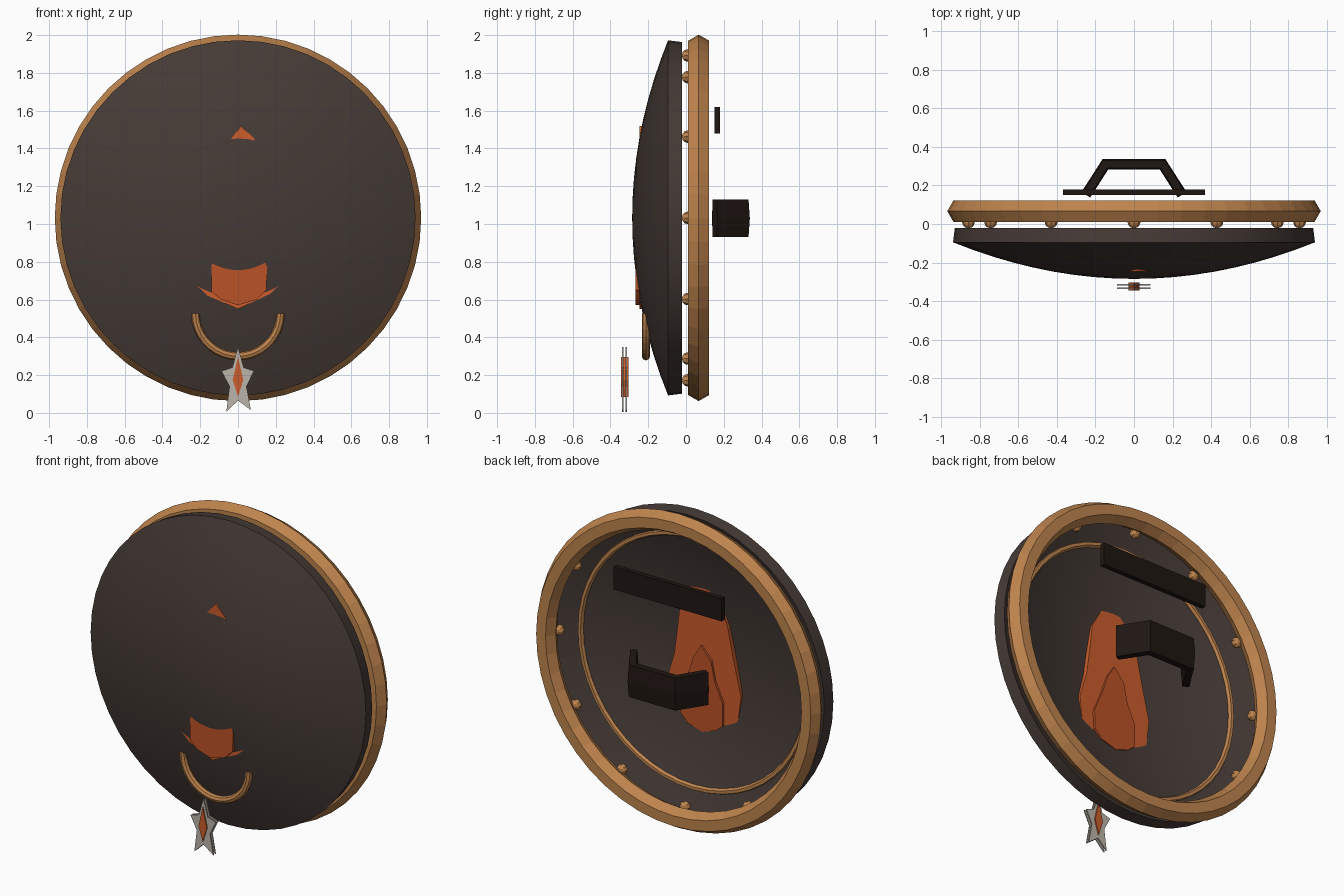
import bpy, bmesh, math
from math import sin, cos, pi
from mathutils import Matrix

if "Cube" in bpy.data.objects:
    bpy.data.objects.remove(bpy.data.objects["Cube"])

CZ = 1.0325  # height of the shield centre


def mat(name, rgb):
    m = bpy.data.materials.new(name)
    m.diffuse_color = (*rgb, 1)
    m.use_nodes = True
    m.node_tree.nodes["Principled BSDF"].inputs["Base Color"].default_value = m.diffuse_color
    return m


HIDE = mat("dark_hide", (0.06, 0.043, 0.037))
WOOD = mat("warm_wood", (0.52, 0.23, 0.075))
FLAME = mat("flame_orange", (0.6, 0.11, 0.025))
EMBER = mat("ember_orange", (0.5, 0.085, 0.02))
LEATHER = mat("black_leather", (0.014, 0.008, 0.006))
BONE = mat("pale_metal", (0.5, 0.46, 0.4))


def finish(name, bm, material, smooth=None):
    bmesh.ops.remove_doubles(bm, verts=bm.verts, dist=1e-5)
    bmesh.ops.recalc_face_normals(bm, faces=bm.faces)
    me = bpy.data.meshes.new(name)
    bm.to_mesh(me)
    bm.free()
    me.materials.append(material)
    if smooth:
        for p in me.polygons:
            p.use_smooth = True
        me.set_sharp_from_angle(angle=math.radians(smooth))
    ob = bpy.data.objects.new(name, me)
    bpy.context.collection.objects.link(ob)
    return ob


def lathe(name, profile, material, segs=48, start=0, arc=2 * pi, closed=True, cz=CZ, smooth=None):
    """Revolve (radius, y) points about the y axis through height cz."""
    bm = bmesh.new()
    full = arc > 6.28
    rows = []
    for i in range(segs if full else segs + 1):
        a = start + arc * i / segs
        rows.append([bm.verts.new((r * cos(a), y, cz + r * sin(a))) for r, y in profile])
    n = len(profile)
    for i in range(segs):
        a, b = rows[i], rows[(i + 1) % len(rows)]
        for j in range(n if closed else n - 1):
            k = (j + 1) % n
            bm.faces.new((a[j], a[k], b[k], b[j]))
    if not full:
        bm.faces.new(rows[0])
        bm.faces.new(rows[-1])
    return finish(name, bm, material, smooth)


def ngon(R, y, r, sides):
    return [(R + r * cos(2 * pi * i / sides), y + r * sin(2 * pi * i / sides)) for i in range(sides)]


def plate(name, pts, y0, y1, material):
    """Extrude an (x, z) outline from y0 to y1."""
    bm = bmesh.new()
    f = bm.faces.new([bm.verts.new((x, y0, z)) for x, z in pts])
    ext = bmesh.ops.extrude_face_region(bm, geom=[f], use_keep_orig=True)["geom"]
    bmesh.ops.translate(bm, vec=(0, y1 - y0, 0),
                        verts=[v for v in ext if isinstance(v, bmesh.types.BMVert)])
    return finish(name, bm, material)


# Domed shield body, a thick shallow spherical shell
radii = [0.94 * i / 9 for i in range(10)]
front = [(r, -0.285 + 0.19 * (r / 0.94) ** 2) for r in radii]
back = [(r * 0.99, -0.21 + 0.19 * (r / 0.94) ** 2) for r in reversed(radii)]
lathe("shield_body", front + back, HIDE, closed=False, smooth=30)

# Hexagonal outer rim and thin inner ring
lathe("outer_rim", ngon(0.906, 0.067, 0.064, 6), WOOD)
lathe("inner_ring", ngon(0.775, -0.08, 0.018, 6), WOOD)

# Twelve rivets between the shell and the rim
for i in range(12):
    a = i * pi / 6
    bm = bmesh.new()
    bmesh.ops.create_uvsphere(bm, u_segments=8, v_segments=6, radius=0.033,
                              matrix=Matrix.Rotation(pi / 2, 4, 'X'))
    bmesh.ops.scale(bm, verts=bm.verts, vec=(1, 0.9, 1))
    bmesh.ops.translate(bm, verts=bm.verts, vec=(0.86 * cos(a), 0.008, CZ + 0.86 * sin(a)))
    finish(f"rivet_{i + 1}", bm, WOOD)

# Flame emblem running through the shell: large flame and smaller inner flame
plate("outer_flame", [(0, 0.55), (0.17, 0.63), (0.235, 0.69), (0.25, 0.83), (0.2, 1.0), (0.18, 1.15),
                      (0.16, 1.32), (0.08, 1.46), (0.015, 1.518), (-0.03, 1.46), (-0.13, 1.35),
                      (-0.165, 1.25), (-0.2, 1.08), (-0.255, 0.85), (-0.235, 0.69), (-0.16, 0.62)],
      -0.247, -0.172, FLAME)
plate("inner_flame", [(0, 0.57), (0.1, 0.6), (0.15, 0.65), (0.155, 0.77), (0.1, 0.9), (0.06, 1.02),
                      (0.01, 1.1), (-0.06, 1.02), (-0.085, 0.9), (-0.14, 0.78), (-0.14, 0.64), (-0.09, 0.6)],
      -0.268, -0.158, EMBER)

# Forearm strap
plate("arm_strap", [(-0.37, 1.48), (0.37, 1.48), (0.37, 1.62), (-0.37, 1.62)], 0.15, 0.18, LEATHER)

# Hand grip: flat band bent into a trapezoid, slightly thicker along its middle
path = [(-0.25, 0.152), (-0.148, 0.311), (0.148, 0.311), (0.25, 0.152)]
miters = [(-0.84, 0.54), (-0.54, 1.0), (0.54, 1.0), (0.84, 0.54)]
section = [(0.1, 0.02), (0, 0.027), (-0.1, 0.02), (-0.1, -0.02), (0, -0.027), (0.1, -0.02)]
bm = bmesh.new()
loops = [[bm.verts.new((x + mx * t, y + my * t, 1.03 + z)) for z, t in section]
         for (x, y), (mx, my) in zip(path, miters)]
for a, b in zip(loops, loops[1:]):
    for j in range(6):
        k = (j + 1) % 6
        bm.faces.new((a[j], a[k], b[k], b[j]))
bm.faces.new(loops[0])
bm.faces.new(loops[-1])
finish("hand_grip", bm, LEATHER)

# Half-ring hanger on the front
lathe("charm_hanger", ngon(0.225, -0.212, 0.022, 8), WOOD, segs=18, start=pi, arc=pi, cz=0.525)

# Star charm: two thin star plates with a diamond core through both
star = [(0, 0.35), (0.03, 0.24), (0.085, 0.222), (0.045, 0.14), (0.068, 0.015),
        (0, 0.065), (-0.062, 0.005), (-0.045, 0.14), (-0.088, 0.222), (-0.03, 0.24)]
plate("star_front", star, -0.338, -0.331, BONE)
plate("star_back", star, -0.319, -0.312, BONE)
plate("star_core", [(0, 0.295), (0.028, 0.175), (0, 0.085), (-0.028, 0.175)], -0.345, -0.304, FLAME)
